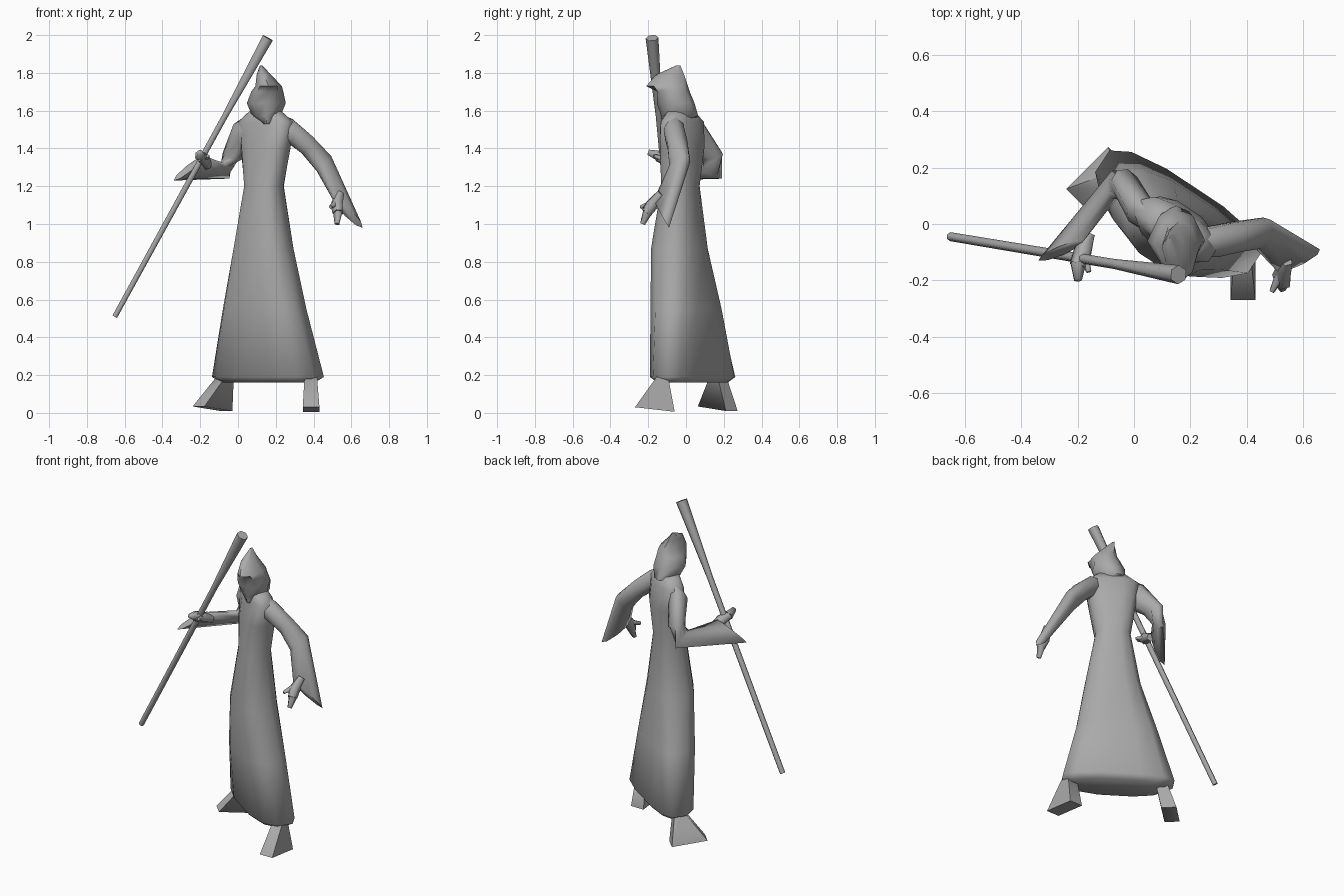
import bpy, bmesh, math
from mathutils import Vector

cube = bpy.data.objects.get("Cube")
if cube:
    bpy.data.objects.remove(cube, do_unlink=True)

grey = bpy.data.materials.new("plain grey")
grey.use_nodes = True
colour = (0.4, 0.4, 0.4, 1)
grey.diffuse_color = colour
grey.node_tree.nodes["Principled BSDF"].inputs["Base Color"].default_value = colour


def loft(name, rings, angle=80):
    """Skin a list of equal-sized point rings and cap both ends."""
    bm = bmesh.new()
    rows = [[bm.verts.new(p) for p in ring] for ring in rings]
    n = len(rows[0])
    for low, high in zip(rows, rows[1:]):
        for i in range(n):
            j = (i + 1) % n
            bm.faces.new((low[i], low[j], high[j], high[i]))
    bm.faces.new(rows[0][::-1])
    bm.faces.new(rows[-1])
    bmesh.ops.recalc_face_normals(bm, faces=bm.faces)
    mesh = bpy.data.meshes.new(name)
    bm.to_mesh(mesh)
    bm.free()
    mesh.materials.append(grey)
    obj = bpy.data.objects.new(name, mesh)
    bpy.context.collection.objects.link(obj)
    bpy.ops.object.select_all(action='DESELECT')
    obj.select_set(True)
    bpy.context.view_layer.objects.active = obj
    bpy.ops.object.shade_smooth_by_angle(angle=math.radians(angle))


def rod(name, stations, n=5):
    """Tapered limb through (point, radius) stations."""
    pts = [Vector(p) for p, r in stations]
    rings = []
    for i, (p, r) in enumerate(stations):
        d = (pts[min(i + 1, len(pts) - 1)] - pts[max(i - 1, 0)]).normalized()
        side = d.cross(Vector((0, 1, 0))).normalized()
        up = d.cross(side)
        turns = [math.tau * (k + 0.5) / n for k in range(n)]
        rings.append([pts[i] + (side * math.cos(t) + up * math.sin(t)) * r
                      for t in turns])
    loft(name, rings)


def sleeve(name, stations, n=8):
    """Flattened tube; each station is outer edge, inner edge, half thickness."""
    mids = [(Vector(a) + Vector(b)) / 2 for a, b, t in stations]
    rings = []
    for i, (a, b, t) in enumerate(stations):
        d = mids[min(i + 1, len(mids) - 1)] - mids[max(i - 1, 0)]
        half = (Vector(a) - Vector(b)) / 2
        side = d.cross(half).normalized() * t
        rings.append([mids[i] + half * math.cos(math.tau * k / n)
                      + side * math.sin(math.tau * k / n) for k in range(n)])
    loft(name, rings)


# Robe: turned, squarish rings (z, x, y, half width, front depth, back depth)
across, back = Vector((0.83, -0.55, 0)), Vector((0.55, 0.83, 0))
robe = [(0.16, 0.165, 0.05, 0.28, 0.125, 0.07),
        (0.19, 0.165, 0.053, 0.335, 0.16, 0.095),
        (0.55, 0.145, 0.013, 0.24, 0.155, 0.115),
        (0.87, 0.135, -0.035, 0.165, 0.125, 0.125),
        (1.2, 0.137, -0.03, 0.105, 0.088, 0.09),
        (1.4, 0.145, -0.025, 0.14, 0.085, 0.098),
        (1.54, 0.145, -0.025, 0.165, 0.064, 0.08),
        (1.595, 0.145, -0.03, 0.095, 0.05, 0.055)]


def robe_ring(z, x, y, width, front, rear, n=12):
    ring = []
    for k in range(n):
        t = math.tau * (k + 0.5) / n
        c, s = math.cos(t), math.sin(t)
        u = math.copysign(abs(c) ** 0.75, c) * width
        v = math.copysign(abs(s) ** 0.75, s) * (rear if s > 0 else front)
        ring.append(Vector((x, y, z)) + across * u + back * v)
    return ring


loft("robe", [robe_ring(*row) for row in robe], 180)

# Hood and face: (z, centre x, half width, face front, rim front, side, back)
hood = [(1.53, 0.152, 0.02, -0.125, -0.115, -0.07, -0.02),
        (1.57, 0.15, 0.075, -0.13, -0.10, -0.03, 0.065),
        (1.64, 0.15, 0.103, -0.155, -0.12, -0.06, 0.045),
        (1.70, 0.155, 0.085, -0.14, -0.15, -0.07, 0.02),
        (1.73, 0.162, 0.07, -0.21, -0.17, -0.08, 0.01),
        (1.79, 0.137, 0.038, -0.16, -0.13, -0.08, -0.01),
        (1.84, 0.122, 0.006, -0.05, -0.048, -0.04, -0.03)]
loft("hood", [[(x, face, z), (x + 0.65 * w, rim, z), (x + w, side, z),
               (x + 0.6 * w, rear - 0.02, z), (x, rear, z),
               (x - 0.6 * w, rear - 0.02, z), (x - w, side, z),
               (x - 0.65 * w, rim, z)]
              for z, x, w, face, rim, side, rear in hood], 60)

# Draped sleeves
sleeve("right_sleeve", [
    ((0.07, 0.03, 1.575), (0.1, -0.03, 1.45), 0.04),
    ((0.0, 0.085, 1.545), (0.05, 0.0, 1.41), 0.055),
    ((-0.06, 0.19, 1.38), (0.0, 0.09, 1.34), 0.05),
    ((-0.06, 0.19, 1.24), (-0.08, 0.09, 1.325), 0.035),
    ((-0.34, -0.13, 1.23), (-0.18, -0.06, 1.36), 0.022)])
sleeve("left_sleeve", [
    ((0.21, -0.06, 1.585), (0.22, -0.08, 1.45), 0.045),
    ((0.29, -0.05, 1.555), (0.275, -0.075, 1.42), 0.058),
    ((0.385, -0.025, 1.47), (0.345, -0.065, 1.37), 0.058),
    ((0.485, 0.015, 1.355), (0.425, -0.08, 1.285), 0.045),
    ((0.66, -0.09, 0.98), (0.51, -0.17, 1.13), 0.025)])

# Hands
rod("right_palm", [((-0.16, -0.04, 1.31), 0.025), ((-0.18, -0.1, 1.34), 0.035),
                   ((-0.2, -0.15, 1.36), 0.03)])
rod("right_fingers", [((-0.2, -0.14, 1.36), 0.03), ((-0.2, -0.2, 1.38), 0.015)])
rod("right_thumb", [((-0.18, -0.1, 1.34), 0.02), ((-0.16, -0.17, 1.36), 0.01)])
rod("left_palm", [((0.54, -0.13, 1.16), 0.025), ((0.525, -0.18, 1.1), 0.035),
                  ((0.53, -0.21, 1.06), 0.03)])
rod("left_fingers", [((0.53, -0.2, 1.07), 0.028), ((0.525, -0.23, 1.0), 0.014)])
rod("left_thumb", [((0.52, -0.18, 1.11), 0.02), ((0.49, -0.24, 1.09), 0.01)])


# Feet: slim ankles flaring to a sole that lifts at the toe
def foot(name, ankle, sole, forward):
    f = Vector(forward).normalized()
    s = Vector((-f.y, f.x, 0))
    rings = []
    for centre, length, width, lift in ((sole, 0.105, 0.044, 0.012),
                                        (ankle, 0.022, 0.032, 0.0)):
        c, up = Vector(centre), Vector((0, 0, lift))
        rings.append([c + (f * length + up) * i + s * width * j
                      for i, j in ((1, 1), (-1, 1), (-1, -1), (1, -1))])
    loft(name, rings)


foot("left_foot", (0.385, -0.12, 0.21), (0.387, -0.165, 0.018), (0, -1, 0))
foot("right_foot", (-0.06, 0.17, 0.21), (-0.135, 0.168, 0.022), (-0.7, -0.7, 0))

# Staff: straight shaft flaring at the top
low, high = Vector((-0.652, -0.045, 0.51)), Vector((0.158, -0.18, 1.985))
rod("staff", [(low.lerp(high, t), r) for t, r in
              ((0, 0.016), (0.72, 0.018), (1, 0.034))], 6)
